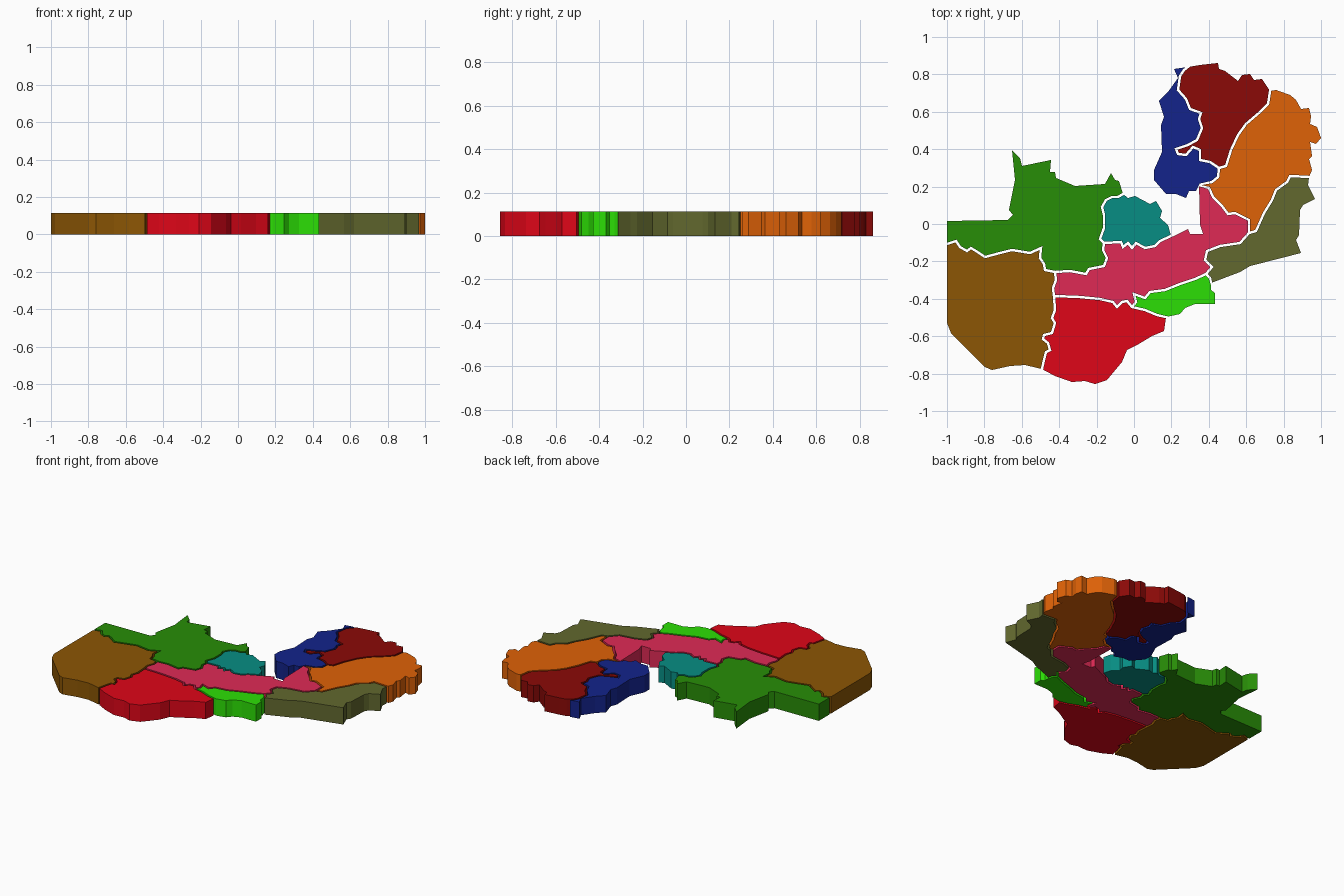
import bpy, bmesh
from mathutils import Vector

HEIGHT = 0.113
HALF_GAP = 0.0065
ORIGIN = (1134, 224)      # centre of the sketch units used by the outlines
SCALE = 187               # sketch units per scene unit, y pointing down

# ---- Borders shared by two regions (the gap runs along these) ----
west_northwest = [(947,244),(956,241),(960,247),(967,251),(971,248),(976,251),(985,257),(1000,253),
                  (1012,250),(1030,253),(1041,248),(1040,258),(1044,264),(1045,270),(1055,272)]
west_central = [(1055,272),(1056,280),(1053,288),(1054,296)]
west_south = [(1054,296),(1055,310),(1052,318),(1055,323),(1052,333),(1044,335),(1043,339),(1048,343),
              (1050,350),(1046,352),(1044,360),(1042,369)]
northwest_central = [(1055,272),(1070,271),(1086,274),(1089,269),(1104,266),(1107,258),(1103,250),(1104,243)]
northwest_copper = [(1104,243),(1100,239),(1104,228),(1104,215),(1102,207),(1106,200),(1112,197),
                    (1118,197),(1123,194)]
copper_central = [(1104,243),(1121,242),(1123,247),(1128,243),(1132,248),(1136,243),(1145,248),
                  (1155,246),(1160,241),(1171,236)]
central_south = [(1054,296),(1080,297),(1100,299),(1113,302),(1117,307),(1122,302),(1127,301),(1132,307)]
central_capital = [(1132,307),(1136,302),(1134,294),(1145,298),(1150,292),(1165,290),(1180,284),
                   (1195,279),(1206,274)]
south_capital = [(1132,307),(1145,310),(1157,315),(1166,317)]
capital_east = [(1206,274),(1210,278),(1211,283)]
central_east = [(1206,274),(1212,267),(1205,260),(1207,251),(1220,246),(1240,243),(1249,233)]
central_rift = [(1249,233),(1249,220),(1235,213),(1228,214),(1222,206),(1213,197),(1209,188),(1199,185)]
east_rift = [(1249,233),(1256,231),(1264,213),(1272,200),(1276,190),(1287,182),(1290,176),(1309,177)]
rift_lake = [(1199,185),(1212,182),(1218,177),(1219,168)]
rift_north = [(1219,168),(1226,166),(1231,150),(1238,135),(1246,124),(1260,112),(1268,104),(1270,91)]
north_lake = [(1219,168),(1210,162),(1200,160),(1200,150),(1193,147),(1186,155),(1178,154),(1176,149),
              (1188,145),(1197,140),(1202,128),(1199,119),(1201,113),(1190,109),(1186,99),(1178,90),
              (1180,76),(1184,70),(1188,67)]

# ---- Outer edges ----
west_edge = [(947,244),(947,323),(951,333),(985,367),(992,370),(1010,366),(1025,365),(1042,369)]
northwest_edge = [(947,244),(947,221),(1008,220),(1013,215),(1009,210),(1012,195),(1015,180),(1012,150),
                  (1020,158),(1022,166),(1051,160),(1050,172),(1055,172),(1056,178),(1075,186),
                  (1105,184),(1111,173),(1115,180),(1119,181),(1123,194)]
copper_edge = [(1123,194),(1128,198),(1135,196),(1150,204),(1156,201),(1162,211),(1160,218),(1168,225),
               (1171,236)]
central_edge = [(1171,236),(1188,229),(1190,234),(1203,234),(1200,225),(1199,185)]
lake_edge = [(1199,185),(1196,191),(1189,191),(1186,198),(1176,194),(1166,194),(1154,180),(1154,170),
             (1162,152),(1161,125),(1164,117),(1159,101),(1168,92),(1178,78),(1174,69),(1188,67)]
north_edge = [(1188,67),(1200,65),(1218,63),(1219,69),(1225,71),(1238,81),(1242,75),(1250,74),
              (1254,80),(1262,79),(1270,91)]
rift_edge = [(1270,91),(1276,90),(1290,95),(1296,100),(1301,109),(1309,108),(1311,116),(1310,124),
             (1317,127),(1321,138),(1316,144),(1310,142),(1312,156),(1309,159),(1312,170),(1309,177)]
east_edge = [(1309,177),(1308,185),(1315,199),(1303,205),(1300,210),(1299,235),(1296,240),(1301,253),
             (1250,266),(1240,272),(1211,283)]
capital_edge = [(1211,283),(1211,290),(1215,293),(1215,304),(1195,304),(1185,308),(1180,314),(1166,317)]
south_edge = [(1166,317),(1164,331),(1152,336),(1137,345),(1127,350),(1122,362),(1107,380),(1095,384),
              (1085,381),(1072,382),(1055,376),(1042,369)]


def chain(borders, edge):
    """Join arcs head to tail; returns points and the inset of each following side."""
    pts, insets = [], []
    end = edge[0]
    todo = [(edge, 0.0)] + [(b, HALF_GAP) for b in borders]
    while todo:
        item = next(t for t in todo if end in (t[0][0], t[0][-1]))
        todo.remove(item)
        arc = item[0] if item[0][0] == end else item[0][::-1]
        pts += arc[:-1]
        insets += [item[1]] * (len(arc) - 1)
        end = arc[-1]
    pts = [Vector(((x - ORIGIN[0]) / SCALE, (ORIGIN[1] - y) / SCALE)) for x, y in pts]
    if sum(a.cross(b) for a, b in zip(pts, pts[1:] + pts[:1])) < 0:
        pts = pts[::-1]
        insets = insets[-2::-1] + insets[-1:]
    return pts, insets


def inset_outline(pts, insets):
    """Move each side inward by its own inset and re-intersect the corners."""
    out = []
    for i, p in enumerate(pts):
        d1 = (p - pts[i - 1]).normalized()
        d2 = (pts[(i + 1) % len(pts)] - p).normalized()
        n1, n2 = Vector((-d1.y, d1.x)), Vector((-d2.y, d2.x))
        a, b = insets[i - 1], insets[i]
        det = n1.cross(n2)
        if abs(det) < 0.15:
            move = (n1 + n2).normalized() * max(a, b)
        else:
            move = Vector((a * n2.y - b * n1.y, b * n1.x - a * n2.x)) / det
        if move.length > 2 * HALF_GAP:
            move *= 2 * HALF_GAP / move.length
        out.append(p + move)
    return out


def region(name, rgb, edge, *borders):
    """Extruded map piece with its own colour."""
    bm = bmesh.new()
    outline = inset_outline(*chain(borders, edge))
    face = bm.faces.new([bm.verts.new((p.x, p.y, 0)) for p in outline])
    top = bmesh.ops.extrude_face_region(bm, geom=[face], use_keep_orig=True)["geom"]
    bmesh.ops.translate(bm, vec=(0, 0, HEIGHT), verts=[v for v in top if isinstance(v, bmesh.types.BMVert)])
    bmesh.ops.recalc_face_normals(bm, faces=bm.faces)
    mesh = bpy.data.meshes.new(name)
    bm.to_mesh(mesh)
    bm.free()
    mat = bpy.data.materials.new(name + "_colour")
    mat.diffuse_color = [(c / 255) ** 2.2 for c in rgb] + [1]
    mesh.materials.append(mat)
    bpy.context.collection.objects.link(bpy.data.objects.new(name, mesh))


# ---- Map pieces ----
region("west_region", (139, 87, 13), west_edge, west_northwest, west_central, west_south)
region("northwest_region", (44, 140, 16), northwest_edge, west_northwest, northwest_central, northwest_copper)
region("copper_region", (16, 140, 130), copper_edge, northwest_copper, copper_central)
region("central_region", (222, 46, 86), central_edge, copper_central, northwest_central, west_central,
       central_south, central_capital, central_east, central_rift)
region("south_region", (222, 14, 30), south_edge, west_south, central_south, south_capital)
region("capital_region", (48, 222, 14), capital_edge, south_capital, central_capital, capital_east)
region("east_region", (98, 104, 50), east_edge, capital_east, central_east, east_rift)
region("rift_region", (222, 98, 16), rift_edge, east_rift, central_rift, rift_lake, rift_north)
region("north_region", (138, 18, 16), north_edge, rift_north, north_lake)
region("lake_region", (26, 40, 138), lake_edge, north_lake, rift_lake)
